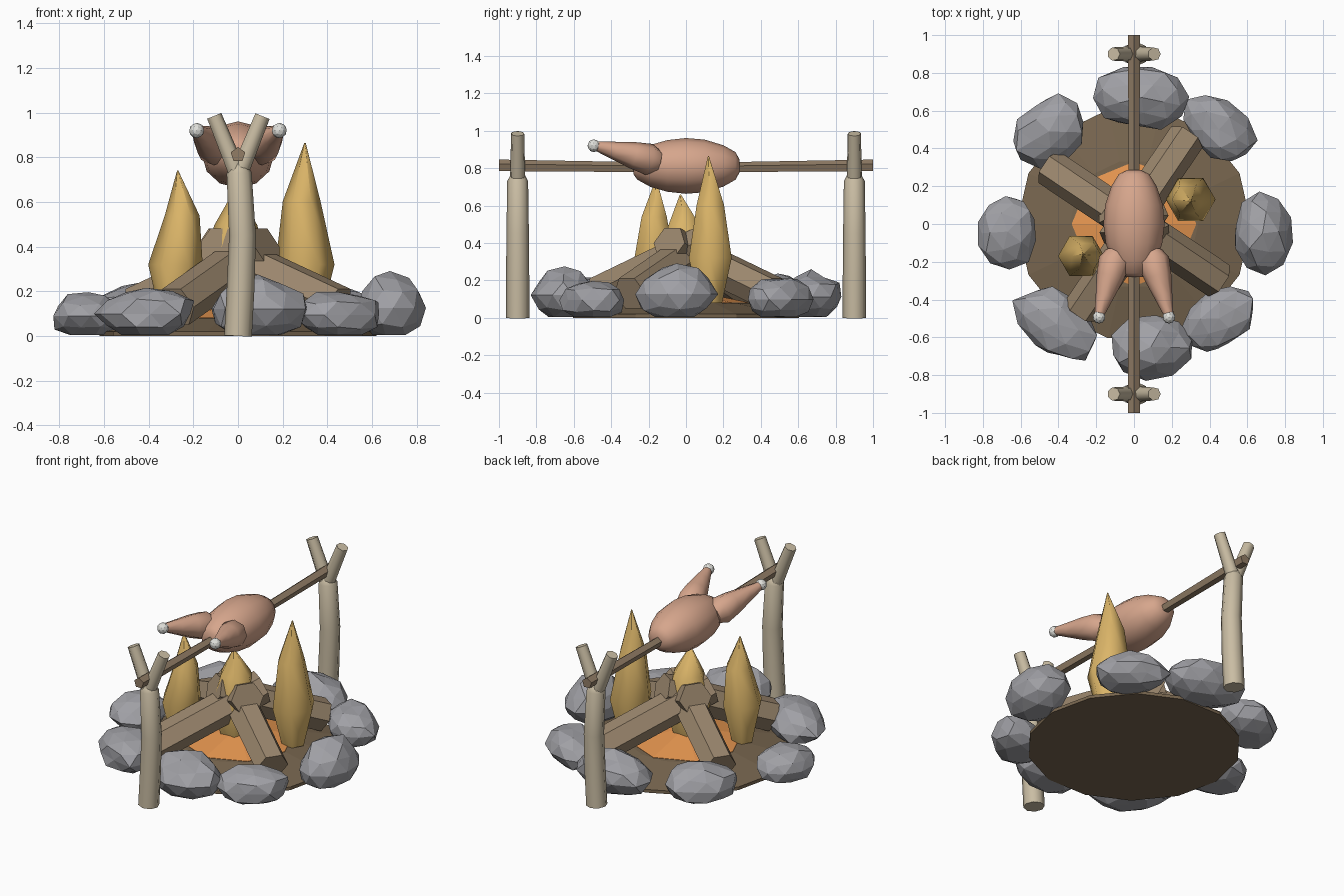
import bpy, bmesh, math, random
from mathutils import Vector, Matrix

random.seed(7)
old = bpy.data.objects.get("Cube")
if old:
    bpy.data.objects.remove(old, do_unlink=True)


def material(name, rgb):
    """Flat material from display (sRGB) values."""
    lin = [c / 12.92 if c < 0.04 else ((c + 0.055) / 1.055) ** 2.4 for c in rgb] + [1]
    m = bpy.data.materials.new(name)
    m.use_nodes = True
    m.diffuse_color = lin
    bsdf = next(n for n in m.node_tree.nodes if n.type == 'BSDF_PRINCIPLED')
    bsdf.inputs["Base Color"].default_value = lin
    return m


STONE = material("grey stone", (0.63, 0.63, 0.65))
EARTH = material("dark earth", (0.47, 0.40, 0.31))
EMBER = material("orange ember", (0.92, 0.60, 0.32))
FLAME = material("yellow flame", (0.86, 0.71, 0.41))
LOG = material("brown log", (0.61, 0.53, 0.43))
SPIT = material("spit wood", (0.57, 0.49, 0.40))
POST = material("pale wood", (0.79, 0.74, 0.64))
MEAT = material("roast meat", (0.84, 0.65, 0.55))
BONE = material("white bone", (0.88, 0.88, 0.86))


def finish(bm, name, mat, angle=None):
    """Turn a bmesh into an object, smooth below the angle if given."""
    bmesh.ops.recalc_face_normals(bm, faces=bm.faces)
    me = bpy.data.meshes.new(name)
    bm.to_mesh(me)
    bm.free()
    me.materials.append(mat)
    ob = bpy.data.objects.new(name, me)
    bpy.context.collection.objects.link(ob)
    if angle:
        bpy.ops.object.select_all(action='DESELECT')
        ob.select_set(True)
        bpy.context.view_layer.objects.active = ob
        bpy.ops.object.shade_smooth_by_angle(angle=math.radians(angle))
    return ob


def loft(name, mat, path, radii, sides, phase=0.0, axis=None, angle=65, squash=1.0):
    """Tapered tube through the path; axis fixes the ring direction."""
    bm = bmesh.new()
    pts = [Vector(p) for p in path]
    rings = []
    for i, (p, r) in enumerate(zip(pts, radii)):
        t = Vector(axis) if axis else pts[min(i + 1, len(pts) - 1)] - pts[max(i - 1, 0)]
        t.normalize()
        if abs(t.z) < 0.85:
            u = t.cross(Vector((0, 0, 1))).normalized()
        else:
            u = (Vector((1, 0, 0)) - t * t.x).normalized()
        v = u.cross(t)
        ring = []
        for k in range(sides):
            a = phase + math.tau * k / sides
            ring.append(bm.verts.new(p + u * r * math.cos(a) + v * r * squash * math.sin(a)))
        rings.append(ring)
    for a, b in zip(rings, rings[1:]):
        for k in range(sides):
            j = (k + 1) % sides
            bm.faces.new((a[k], a[j], b[j], b[k]))
    bm.faces.new(rings[0])
    bm.faces.new(rings[-1])
    return finish(bm, name, mat, angle)


def ball(name, mat, centre, radius):
    bm = bmesh.new()
    bmesh.ops.create_icosphere(bm, subdivisions=2, radius=radius,
                               matrix=Matrix.Translation(centre))
    return finish(bm, name, mat)


def rock(name, x, y, long, short, height, turn):
    """Jittered low-poly stone with a flat base on the ground."""
    bm = bmesh.new()
    bmesh.ops.create_icosphere(bm, subdivisions=2, radius=1)
    rot = Matrix.Rotation(math.radians(turn), 3, 'Z')
    spin = Matrix.Rotation(random.uniform(0, 6), 3, 'Z')
    for v in bm.verts:
        c = spin @ v.co * random.uniform(0.88, 1.08)
        c = Vector((c.x * long, c.y * short, height * (0.45 + 0.55 * c.z)))
        c.z = max(c.z, 0.004)
        v.co = rot @ c + Vector((x, y, 0))
    return finish(bm, name, STONE)


# Earth mound and ember bed
loft("earth_mound", EARTH, [(0, 0, 0), (0, 0, 0.02), (0, 0, 0.08), (0, 0, 0.09)],
     [0.62, 0.62, 0.34, 0.01], 14, axis=(0, 0, 1), angle=None)
loft("ember_bed", EMBER, [(0, 0, 0.05), (0, 0, 0.083), (0, 0, 0.15)],
     [0.33, 0.33, 0.01], 8, axis=(0, 0, 1), angle=None)

# Ring of stones: x, y, half length, half width, height, turn
stones = [
    (-0.67, -0.04, 0.17, 0.20, 0.20, 0),
    (-0.45, 0.49, 0.21, 0.17, 0.24, 40),
    (0.04, 0.67, 0.25, 0.17, 0.25, -5),
    (0.45, 0.50, 0.22, 0.15, 0.22, -42),
    (0.68, -0.05, 0.16, 0.21, 0.28, 0),
    (0.45, -0.50, 0.22, 0.15, 0.21, 40),
    (0.09, -0.65, 0.22, 0.17, 0.27, 8),
    (-0.41, -0.53, 0.25, 0.16, 0.22, -36),
]
for i, s in enumerate(stones):
    rock(f"stone_{i + 1}", *s)

# Leaning logs, two pairs turned half a circle
for n, (low, high) in enumerate([((-0.45, 0.30, 0.13), (0.13, -0.09, 0.40)),
                                 ((0.28, 0.46, 0.13), (-0.10, -0.10, 0.40))]):
    for s in (1, -1):
        ends = [(p[0] * s, p[1] * s, p[2]) for p in (low, high)]
        loft(f"log_{n + 1}_{'a' if s > 0 else 'b'}", LOG, ends, [0.1, 0.1], 6, angle=50)


# Flames: foot, belly, shoulder and tip
def flame(name, x, y, belly, tip, lean):
    top = Vector(tip)
    path = [(x, y, 0.08), (x, y, 0.32),
            (x + lean, y, 0.32 + (top.z - 0.32) * 0.52), top]
    loft(name, FLAME, path, [belly * 0.55, belly, belly * 0.64, 0.003], 6, axis=(0, 0, 1))


flame("flame_left", 0.30, 0.13, 0.132, (0.30, 0.12, 0.865), -0.015)
flame("flame_right", -0.28, -0.17, 0.122, (-0.27, -0.16, 0.74), 0.03)
flame("flame_middle", -0.01, -0.01, 0.15, (-0.01, -0.03, 0.66), 0)

# Forked posts at both ends
for label, y in (("front", -0.9), ("back", 0.9)):
    loft(f"{label}_post", POST,
         [(0, y, 0), (0.012, y, 0.22), (0.02, y, 0.45), (0.005, y, 0.73), (0, y, 0.78)],
         [0.062, 0.062, 0.06, 0.056, 0.03], 8)
    for side, s in (("left", 1), ("right", -1)):
        loft(f"{label}_fork_{side}", POST, [(0, y, 0.72), (s * 0.108, y, 0.985)],
             [0.042, 0.036], 7)

# Spit
loft("spit", SPIT, [(0, -1, 0.812), (0, 0, 0.80), (0, 1, 0.812)],
     [0.034, 0.028, 0.034], 5, phase=math.pi / 2, angle=50)

# Roast body
body = [(-0.28, 0.05), (-0.26, 0.08), (-0.19, 0.122), (-0.1, 0.15), (0, 0.162),
        (0.1, 0.153), (0.2, 0.12), (0.265, 0.08), (0.285, 0.04)]
loft("roast_body", MEAT, [(0, y, 0.812) for y, r in body], [r for y, r in body],
     12, axis=(0, 1, 0), squash=0.92, angle=75)

# Drumsticks with bone ends
for side, s in (("left", 1), ("right", -1)):
    root, tip = Vector((s * 0.09, -0.15, 0.835)), Vector((s * 0.185, -0.485, 0.92))
    stops = [0, 0.14, 0.4, 0.7, 0.97]
    loft(f"drumstick_{side}", MEAT, [root.lerp(tip, k) for k in stops],
         [0.06, 0.085, 0.072, 0.048, 0.027], 8)
    ball(f"bone_{side}", BONE, tip + Vector((0, -0.008, 0)), 0.034)
